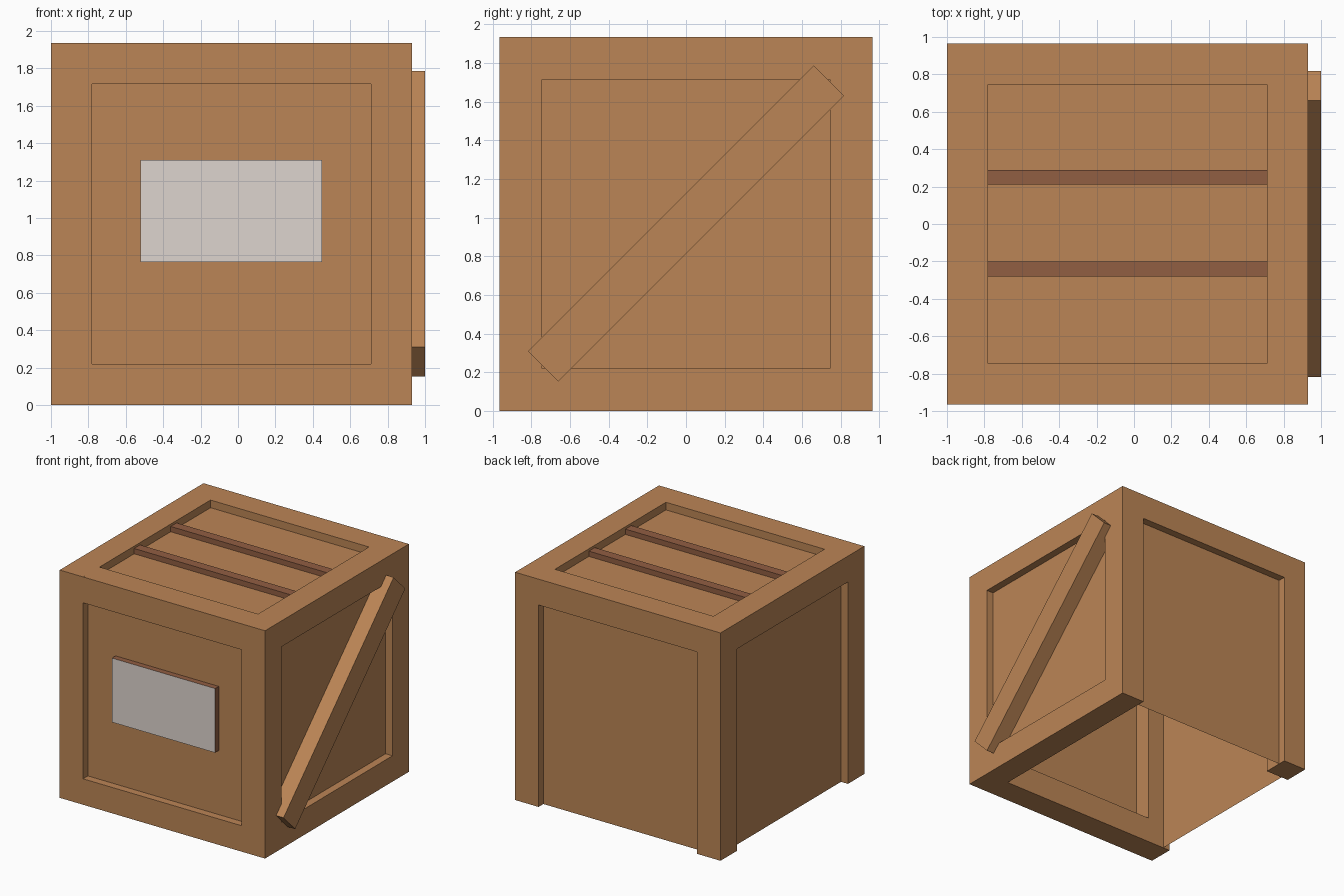
import bpy, bmesh, math
from mathutils import Matrix, Vector

if "Cube" in bpy.data.objects:
    bpy.data.objects.remove(bpy.data.objects["Cube"])


def material(name, rgb):
    m = bpy.data.materials.new(name)
    m.diffuse_color = (*rgb, 1)
    m.use_nodes = True
    m.node_tree.nodes["Principled BSDF"].inputs["Base Color"].default_value = m.diffuse_color
    return m


WOOD = material("wood", (0.50, 0.235, 0.092))
DARK = material("dark_wood", (0.284, 0.112, 0.055))
PAPER = material("pale_label", (0.73, 0.66, 0.62))

X0, X1 = -1.0, 0.93          # outer crate bounds
Y0, Y1 = -0.965, 0.965
H, W, D = 1.935, 0.22, 0.065  # height, board width, panel recess


def add_box(bm, lo, hi):
    lo, hi = Vector(lo), Vector(hi)
    mat = Matrix.Translation((lo + hi) / 2) @ Matrix.Diagonal((*(hi - lo), 1))
    return bmesh.ops.create_cube(bm, size=1, matrix=mat)["verts"]


def finish(name, bm, *mats):
    me = bpy.data.meshes.new(name)
    bm.to_mesh(me)
    bm.free()
    for m in mats:
        me.materials.append(m)
    ob = bpy.data.objects.new(name, me)
    bpy.context.collection.objects.link(ob)
    return ob


def box(name, lo, hi, mat):
    bm = bmesh.new()
    add_box(bm, lo, hi)
    return finish(name, bm, mat)


# Thin-walled inner box forming the recessed panels, open underneath
bm = bmesh.new()
add_box(bm, (X0 + D, Y0 + D, 0), (X1 - D, Y1 - D, H - D))
bm.normal_update()
bmesh.ops.delete(bm, geom=[f for f in bm.faces if f.normal.z < -0.5], context="FACES")
finish("panels", bm, WOOD)

# Corner posts
for sx, x in (("left", X0), ("right", X1 - W)):
    for sy, y in (("front", Y0), ("back", Y1 - W)):
        box(f"{sy}_{sx}_post", (x, y, 0), (x + W, y + W, H), WOOD)

# Rails: all four at the top, only front and right at the bottom
for level, z, sides in (("top", H - W, ("front", "back", "left", "right")),
                        ("bottom", 0, ("front", "right"))):
    for side in sides:
        if side in ("front", "back"):
            y = Y0 if side == "front" else Y1 - W
            lo, hi = (X0 + W, y, z), (X1 - W, y + W, z + W)
        else:
            x = X0 if side == "left" else X1 - W
            lo, hi = (x, Y0 + W, z), (x + W, Y1 - W, z + W)
        box(f"{level}_{side}_rail", lo, hi, WOOD)

# Dark slats across the lid
for i, y in enumerate((-0.24, 0.25)):
    box(f"lid_slat_{i + 1}", (X0 + W, y - 0.04, H - D - 0.005),
        (X1 - W, y + 0.04, H - 0.02), DARK)

# Diagonal brace on the right side
brace = box("diagonal_brace", (X1 - D, -1.045, -0.11), (1.0, 1.045, 0.11), WOOD)
brace.data.transform(Matrix.Translation((0, 0, 0.97)) @ Matrix.Rotation(math.radians(45), 4, "X"))

# Label board: dark edges with a pale front face
bm = bmesh.new()
add_box(bm, (-0.52, Y0 + 0.015, 0.765), (0.45, Y0 + D - 0.001, 1.31))
bm.normal_update()
for f in bm.faces:
    f.material_index = 1 if f.normal.y < -0.5 else 0
finish("label_board", bm, DARK, PAPER)
